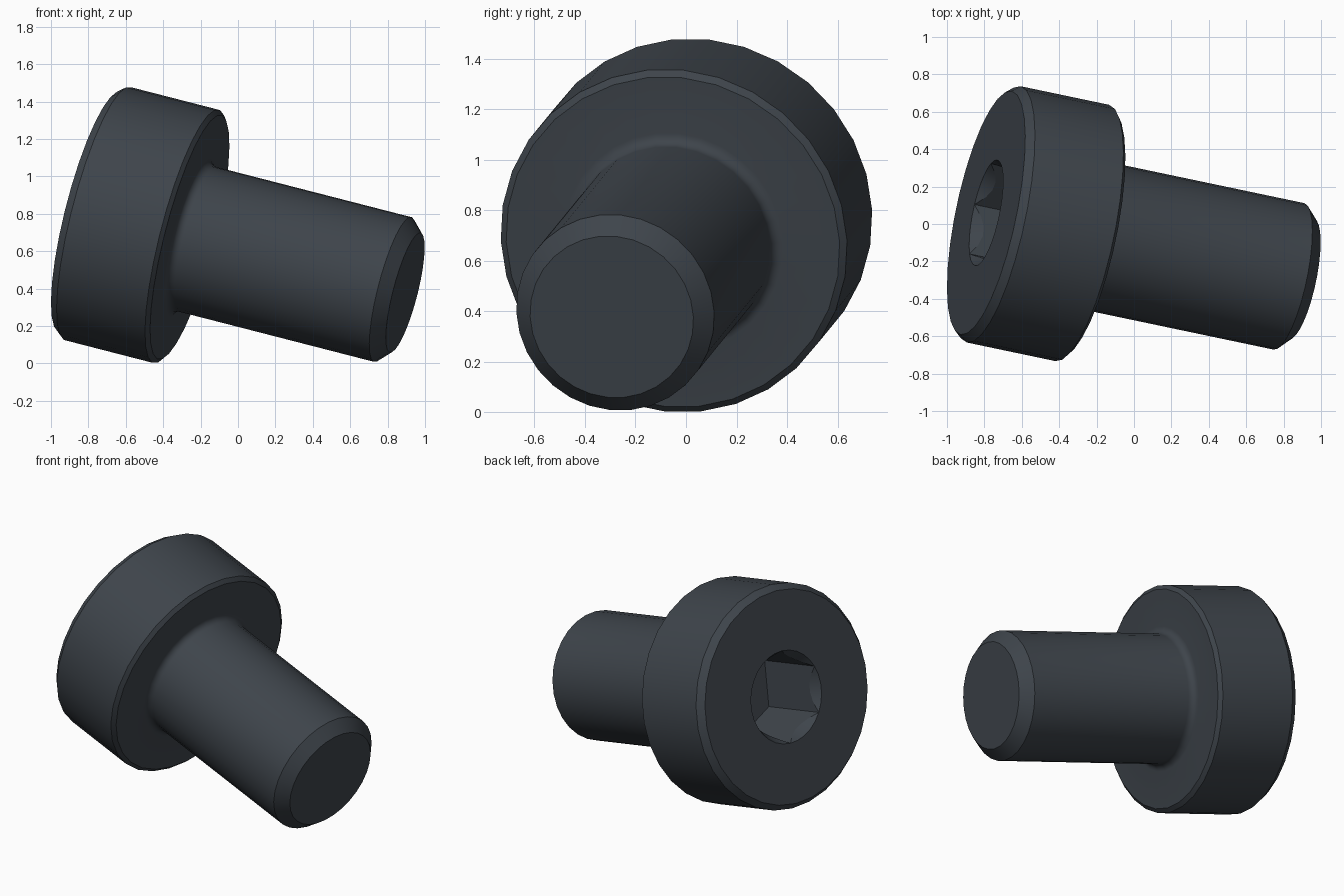
import bpy
import bmesh
from math import pi, cos, sin, radians
from mathutils import Matrix, Vector

cube = bpy.data.objects.get("Cube")
if cube:
    bpy.data.objects.remove(cube, do_unlink=True)

SIDES = 30
FLAT = 0.25                        # half the hex key width
CORNER = FLAT / cos(pi / 6)
FACE, UNDER, TIP = -0.833, -0.272, 0.942
SHANK, FILLET = 0.4, 0.045

steel = bpy.data.materials.new("dark_steel")
steel.use_nodes = True
colour = (0.048, 0.058, 0.07, 1)
steel.diffuse_color = colour
steel.node_tree.nodes["Principled BSDF"].inputs["Base Color"].default_value = colour


def hex_radius(angle):
    return FLAT / cos(angle % (pi / 3) - pi / 6)


def add_ring(bm, radius, height):
    """One loop of vertices; radius and height are functions of the angle."""
    ring = []
    for i in range(SIDES):
        a = 2 * pi * i / SIDES
        ring.append(bm.verts.new((radius(a) * cos(a), radius(a) * sin(a), height(a))))
    return ring


bm = bmesh.new()

# Hex socket: floor, walls, and the conical lead-in that scallops the walls
rings = [
    add_ring(bm, hex_radius, lambda a: FACE + 0.46),
    add_ring(bm, hex_radius, lambda a: FACE + 1.7 * (CORNER - hex_radius(a))),
]

# Turned profile: head face, rim, underside, fillet, shank, chamfered tip
profile = [(CORNER, FACE), (0.665, FACE), (0.7, FACE + 0.043),
           (0.7, UNDER - 0.02), (0.674, UNDER)]
for i in range(6):
    a = i * pi / 10
    profile.append((SHANK + FILLET * (1 - sin(a)), UNDER + FILLET * (1 - cos(a))))
profile += [(SHANK, TIP - 0.07), (0.33, TIP)]
rings += [add_ring(bm, lambda a, r=r: r, lambda a, t=t: t) for r, t in profile]

# Skin the rings and close both ends
for low, high in zip(rings, rings[1:]):
    for i in range(SIDES):
        j = (i + 1) % SIDES
        bm.faces.new((low[i], low[j], high[j], high[i]))
bm.faces.new(rings[0])
bm.faces.new(rings[-1])
bmesh.ops.remove_doubles(bm, verts=bm.verts[:], dist=0.0005)
bmesh.ops.recalc_face_normals(bm, faces=bm.faces[:])

# Tilt the screw so its axis runs right, forward and down
axis = Vector((1, -0.21, -0.257)).normalized()
down = Vector((0, 0, -1))
side = (down - axis * down.dot(axis)).normalized()
side = Matrix.Rotation(radians(6), 3, axis) @ side
turn = Matrix((side, axis.cross(side), axis)).transposed().to_4x4()
bm.transform(Matrix.Translation((0, -0.106, 0.608)) @ turn)

mesh = bpy.data.meshes.new("socket_screw")
bm.to_mesh(mesh)
bm.free()
mesh.materials.append(steel)
screw = bpy.data.objects.new("socket_screw", mesh)
bpy.context.collection.objects.link(screw)

bpy.ops.object.select_all(action="DESELECT")
screw.select_set(True)
bpy.context.view_layer.objects.active = screw
bpy.ops.object.shade_smooth_by_angle(angle=radians(25))
